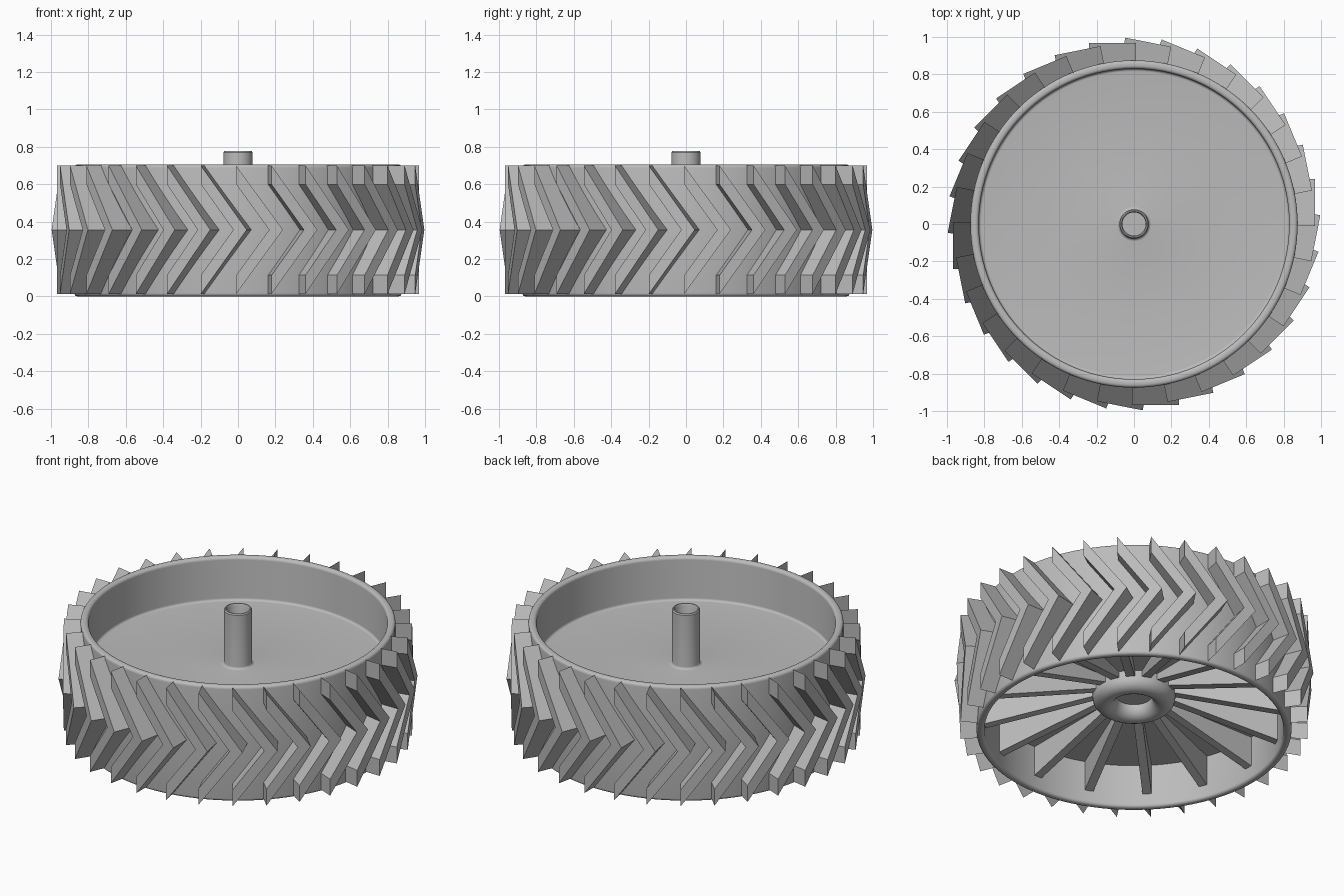
import bpy, bmesh
from math import sin, cos, pi, sqrt, radians
from mathutils import Matrix

cube = bpy.data.objects.get("Cube")
if cube:
    bpy.data.objects.remove(cube)

grey = bpy.data.materials.new("plain_grey")
grey.use_nodes = True
grey.diffuse_color = (0.5, 0.5, 0.5, 1)
grey.node_tree.nodes["Principled BSDF"].inputs["Base Color"].default_value = (0.5, 0.5, 0.5, 1)


def make_object(name, bm, smooth=False):
    bmesh.ops.recalc_face_normals(bm, faces=bm.faces)
    mesh = bpy.data.meshes.new(name)
    bm.to_mesh(mesh)
    bm.free()
    mesh.materials.append(grey)
    obj = bpy.data.objects.new(name, mesh)
    bpy.context.collection.objects.link(obj)
    if smooth:
        bpy.ops.object.select_all(action="DESELECT")
        obj.select_set(True)
        bpy.context.view_layer.objects.active = obj
        bpy.ops.object.shade_smooth_by_angle(angle=radians(35))
    return obj


def arc(r, z, radius, start, end, steps=5):
    """Points of a rounded corner, angles in degrees."""
    angles = [radians(start + (end - start) * i / steps) for i in range(steps + 1)]
    return [(r + radius * cos(a), z + radius * sin(a)) for a in angles]


def lathe(name, profile, steps=128):
    """Turn an (r, z) profile around the z axis."""
    bm = bmesh.new()
    verts = [bm.verts.new((r, 0, z)) for r, z in profile]
    edges = [bm.edges.new(pair) for pair in zip(verts, verts[1:])]
    bmesh.ops.spin(bm, geom=verts + edges, axis=(0, 0, 1), cent=(0, 0, 0),
                   angle=2 * pi, steps=steps, use_duplicate=False)
    bmesh.ops.remove_doubles(bm, verts=bm.verts, dist=0.0001)
    return make_object(name, bm, smooth=True)


def add_prism(bm, outline, near, far):
    """Join two copies of an outline, each placed by a function."""
    a = [bm.verts.new(near(*p)) for p in outline]
    b = [bm.verts.new(far(*p)) for p in outline]
    bm.faces.new(a)
    bm.faces.new(b[::-1])
    for i in range(len(a)):
        j = (i + 1) % len(a)
        bm.faces.new((a[i], b[i], b[j], a[j]))
    return a + b


def ring_of(name, count, outline, near, far):
    bm = bmesh.new()
    for i in range(count):
        verts = add_prism(bm, outline, near, far)
        bmesh.ops.rotate(bm, verts=verts, cent=(0, 0, 0),
                         matrix=Matrix.Rotation(2 * pi * i / count, 3, "Z"))
    return make_object(name, bm)


# Rim wall, floor, axle tube and rounded lower hub in one turned body
FLOOR, UNDER = 0.44, 0.265
body = [(0, 0.34), (0.062, 0.34), (0.062, 0.765)]
body += [(0.067, 0.777), (0.073, 0.777)] + [(0.078, 0.77)]
body += arc(0.093, FLOOR + 0.015, 0.015, 180, 270)
body += arc(0.815, FLOOR + 0.015, 0.015, 270, 360)
body += arc(0.848, 0.687, 0.018, 180, 90) + arc(0.857, 0.687, 0.018, 90, 0)
body += arc(0.857, 0.018, 0.018, 0, -90) + arc(0.848, 0.018, 0.018, -90, -180)
body += [(0.83, UNDER), (0.23, UNDER)]
body += arc(0.165, 0.225, 0.065, 0, -180, 12)
body += [(0.1, 0.235), (0, 0.235)]
lathe("wheel_body", body)

# Chevron treads: (tangential offset, height), pointed ends and a parallel notch
MID, HALF, TIP, START = 0.356, 0.343, 0.24, -0.01
upper = [(START, MID + HALF), (START, MID + HALF - 0.1)]
chevron = upper + [(TIP - 0.073, MID)]
chevron += [(t, 2 * MID - z) for t, z in reversed(upper)] + [(TIP, MID)]
ring_of("chevron_treads", 32, chevron,
        lambda t, z: (sqrt(0.86 ** 2 - t * t), t, z),
        lambda t, z: (0.968, t, z))

# Tapered ribs under the floor
rib = [(0.2, UNDER + 0.02), (0.2, 0.235), (0.84, 0.08), (0.84, UNDER + 0.02)]
ring_of("underside_ribs", 16, rib,
        lambda r, z: (r, -0.025, z),
        lambda r, z: (r, 0.025, z))
